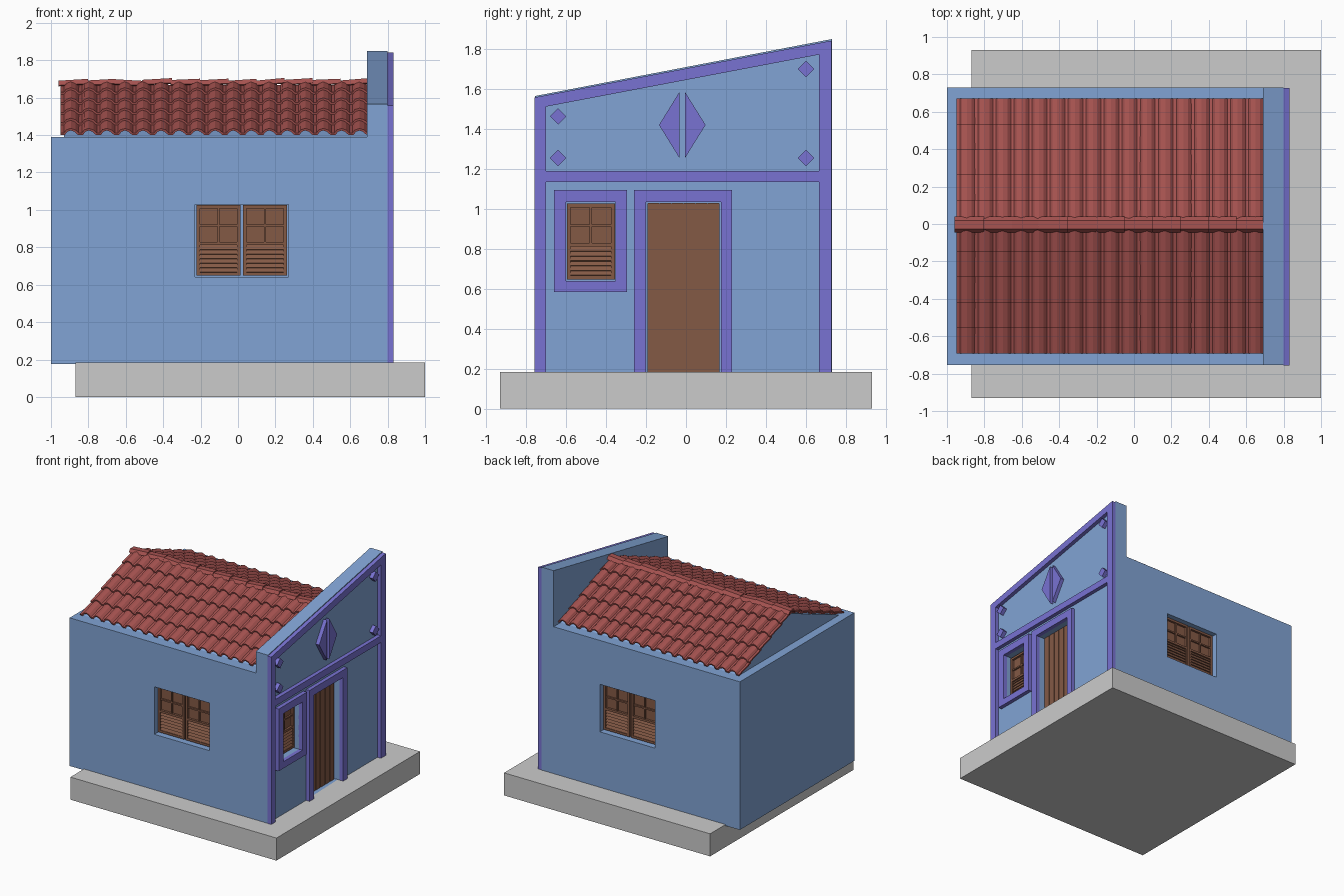
import bpy, bmesh, math, random
from mathutils import Matrix, Vector

if "Cube" in bpy.data.objects:
    bpy.data.objects.remove(bpy.data.objects["Cube"])

random.seed(4)


def material(name, rgb):
    m = bpy.data.materials.new(name)
    m.diffuse_color = (*rgb, 1)
    m.use_nodes = True
    m.node_tree.nodes["Principled BSDF"].inputs["Base Color"].default_value = m.diffuse_color
    return m


BLUE = material("wall_blue", (0.22, 0.37, 0.66))
PURPLE = material("trim_purple", (0.19, 0.17, 0.65))
WOOD = material("wood", (0.23, 0.10, 0.06))
RED = material("roof_red", (0.38, 0.085, 0.08))


def finish(name, bm, mat=None):
    me = bpy.data.meshes.new(name)
    bmesh.ops.recalc_face_normals(bm, faces=bm.faces)
    bm.to_mesh(me)
    bm.free()
    ob = bpy.data.objects.new(name, me)
    bpy.context.collection.objects.link(ob)
    if mat:
        me.materials.append(mat)
    return ob


def add_box(bm, x0, x1, y0, y1, z0, z1, tilt=0.0):
    c = Vector(((x0 + x1) / 2, (y0 + y1) / 2, (z0 + z1) / 2))
    mat = (Matrix.Translation(c) @ Matrix.Rotation(tilt, 4, 'X')
           @ Matrix.Diagonal((x1 - x0, y1 - y0, z1 - z0, 1)))
    bmesh.ops.create_cube(bm, size=1, matrix=mat)


def boxes(name, items, mat=None):
    bm = bmesh.new()
    for b in items:
        add_box(bm, *b)
    return finish(name, bm, mat)


def prisms(name, outlines, x0, x1, mat):
    """Extrude y-z outlines along x."""
    bm = bmesh.new()
    for pts in outlines:
        f = bm.faces.new([bm.verts.new((x0, y, z)) for y, z in pts])
        r = bmesh.ops.extrude_face_region(bm, geom=[f])
        bmesh.ops.translate(bm, vec=(x1 - x0, 0, 0),
                            verts=[v for v in r["geom"] if isinstance(v, bmesh.types.BMVert)])
    return finish(name, bm, mat)


def cut(ob, name, items):
    c = boxes(name, items)
    c.hide_render = True
    c.hide_viewport = True
    c.display_type = 'WIRE'
    m = ob.modifiers.new("recess", 'BOOLEAN')
    m.operation = 'DIFFERENCE'
    m.solver = 'EXACT'
    m.object = c


YF, YB, XR = -0.755, 0.73, 0.80      # wall faces: front, back, facade
D = 0.07                             # recess depth

# Base slab
boxes("base_slab", [(-0.87, 1.0, -0.93, 0.93, 0, 0.185)])

# House body with window recesses in both long sides
body = boxes("house_body", [(-1.0, 0.69, YF, YB, 0.175, 1.39)], BLUE)
cut(body, "side_window_cutter", [(-0.23, 0.27, YF - 0.1, YF + D, 0.64, 1.03),
                                 (-0.23, 0.27, YB - D, YB + 0.1, 0.64, 1.03)])

# Facade wall with slanted parapet, door and window recesses
facade = prisms("facade_wall", [[(YF, 0.175), (YB, 0.175), (YB, 1.85), (YF, 1.565)]],
                0.69, XR, BLUE)
cut(facade, "facade_cutter", [(XR - D, XR + 0.1, -0.20, 0.175, 0.185, 1.035),
                              (XR - D, XR + 0.1, -0.60, -0.353, 0.64, 1.035)])

# Gable fill under the roof
prisms("gable", [[(-0.66, 1.39), (0.64, 1.39), (-0.01, 1.65)]], -0.93, 0.69, BLUE)

# Purple facade trim
T0, T1 = XR - 0.002, 0.832
prisms("facade_border", [[(-0.757, 0.185), (-0.757, 1.558), (0.727, 1.842), (0.727, 0.185),
                          (0.665, 0.185), (0.665, 1.772), (-0.70, 1.512), (-0.70, 0.185)]],
       T0, T1, PURPLE)
boxes("facade_band", [(T0, T1, -0.70, 0.665, 1.135, 1.19)], PURPLE)
prisms("door_frame", [[(-0.26, 0.185), (-0.26, 1.095), (0.23, 1.095), (0.23, 0.185),
                       (0.175, 0.185), (0.175, 1.035), (-0.20, 1.035), (-0.20, 0.185)]],
       T0, T1, PURPLE)
boxes("facade_window_frame", [(T0, T1, -0.66, -0.60, 0.585, 1.095),
                              (T0, T1, -0.353, -0.295, 0.585, 1.095),
                              (T0, T1, -0.60, -0.353, 0.585, 0.64),
                              (T0, T1, -0.60, -0.353, 1.035, 1.095)], PURPLE)

# Diamond ornaments
R = 0.041
prisms("small_diamonds", [[(y - R, z), (y, z - R), (y + R, z), (y, z + R)]
                          for y, z in ((-0.64, 1.463), (-0.64, 1.255), (0.6, 1.70), (0.6, 1.255))],
       T0, T1, PURPLE)
prisms("split_diamond", [[(-0.033, 1.255), (-0.033, 1.585), (-0.135, 1.42)],
                         [(-0.005, 1.255), (0.098, 1.42), (-0.005, 1.585)]], T0, T1, PURPLE)

# Plank door
pw = 0.361 / 6
planks = [(XR - D, 0.757, -0.193 + i * pw + 0.003, -0.193 + (i + 1) * pw - 0.003, 0.185, 1.03)
          for i in range(6)]
boxes("plank_door", planks + [(XR - D, 0.75, -0.193, 0.168, 0.185, 1.028)], WOOD)


# Shutter leaf: outward is local -y, wall surface at local y = 0
def leaf(name, u0, u1, loc, turn):
    z0, z1, zm, b = 0.648, 1.026, 0.82, 0.018
    f, k = 0.038, D
    um = (u0 + u1) / 2
    parts = [(u0, u0 + b, f, k, z0, z1), (u1 - b, u1, f, k, z0, z1),
             (u0 + b, u1 - b, f, k, z0, z0 + b), (u0 + b, u1 - b, f, k, z1 - b, z1),
             (u0 + b, u1 - b, f, k, zm - b / 2, zm + b / 2),
             (um - 0.006, um + 0.006, f + 0.005, k, zm, z1 - b),
             (u0 + b, u1 - b, f + 0.005, k, 0.911, 0.923),
             (u0 + b, u1 - b, 0.056, k, z0 + b, z1 - b)]
    n = 6
    step = (zm - b / 2 - z0 - b) / n
    for i in range(n):                       # louvres
        zc = z0 + b + (i + 0.5) * step
        parts.append((u0 + b, u1 - b, f + 0.007, f + 0.013, zc - 0.013, zc + 0.013, -0.5))
    ob = boxes(name, parts, WOOD)
    ob.location = loc
    ob.rotation_euler.z = turn


for side, loc, turn, c in (("front", (0.02, YF, 0), 0, 0), ("back", (0.02, YB, 0), math.pi, 0)):
    leaf(side + "_shutter_left", -0.242, -0.007, loc, turn)
    leaf(side + "_shutter_right", 0.007, 0.242, loc, turn)
leaf("facade_shutter", -0.12, 0.12, (XR, -0.4765, 0), math.pi / 2)

# Roof tiles: overlapping corrugated rows on both slopes
X0, X1, YC = -0.95, 0.69, -0.01
COLS, ROWS = 17, 5
P, RUN = (X1 - X0) / COLS, 0.68 / 5
WAVE = ((0, 0), (0.22, 0), (0.36, 0.017), (0.58, 0.024), (0.8, 0.017))
profile = [(X0 + (c + u) * P, h) for c in range(COLS) for u, h in WAVE] + [(X1, 0)]
for side, s in (("front", -1), ("back", 1)):
    bm = bmesh.new()
    for r in range(ROWS):
        d0, d1 = max(0, r * RUN - 0.02), (r + 1) * RUN
        rows = [[bm.verts.new((x, YC + s * d, 1.662 - 0.4 * d + lift + h)) for x, h in profile]
                for d, lift in ((d0, 0), (d1, 0.016))]
        for i in range(len(profile) - 1):
            bm.faces.new((rows[0][i], rows[0][i + 1], rows[1][i + 1], rows[1][i]))
    ob = finish(side + "_roof_tiles", bm, RED)
    m = ob.modifiers.new("thickness", 'SOLIDIFY')
    m.thickness, m.offset = 0.012, 0

# Ridge caps, each slightly tilted
bm = bmesh.new()
CAP = ((-0.043, 1.667), (-0.025, 1.692), (0.022, 1.692), (0.043, 1.667),
       (0.032, 1.662), (0.016, 1.680), (-0.019, 1.680), (-0.032, 1.662))
n = 11
w = (X1 + 0.96) / n
for i in range(n):
    a = -0.96 + i * w
    t0, t1 = random.uniform(-0.003, 0.004), random.uniform(0.008, 0.014)
    if i == 2:
        t0, t1 = t1 - 0.004, t0
    ends = [[bm.verts.new((x, y + YC + 0.008, z + t)) for y, z in CAP]
            for x, t in ((a, t0), (min(a + w + 0.008, X1), t1))]
    bm.faces.new(ends[0])
    bm.faces.new(ends[1])
    for j in range(8):
        k = (j + 1) % 8
        bm.faces.new((ends[0][j], ends[0][k], ends[1][k], ends[1][j]))
finish("ridge_caps", bm, RED)
